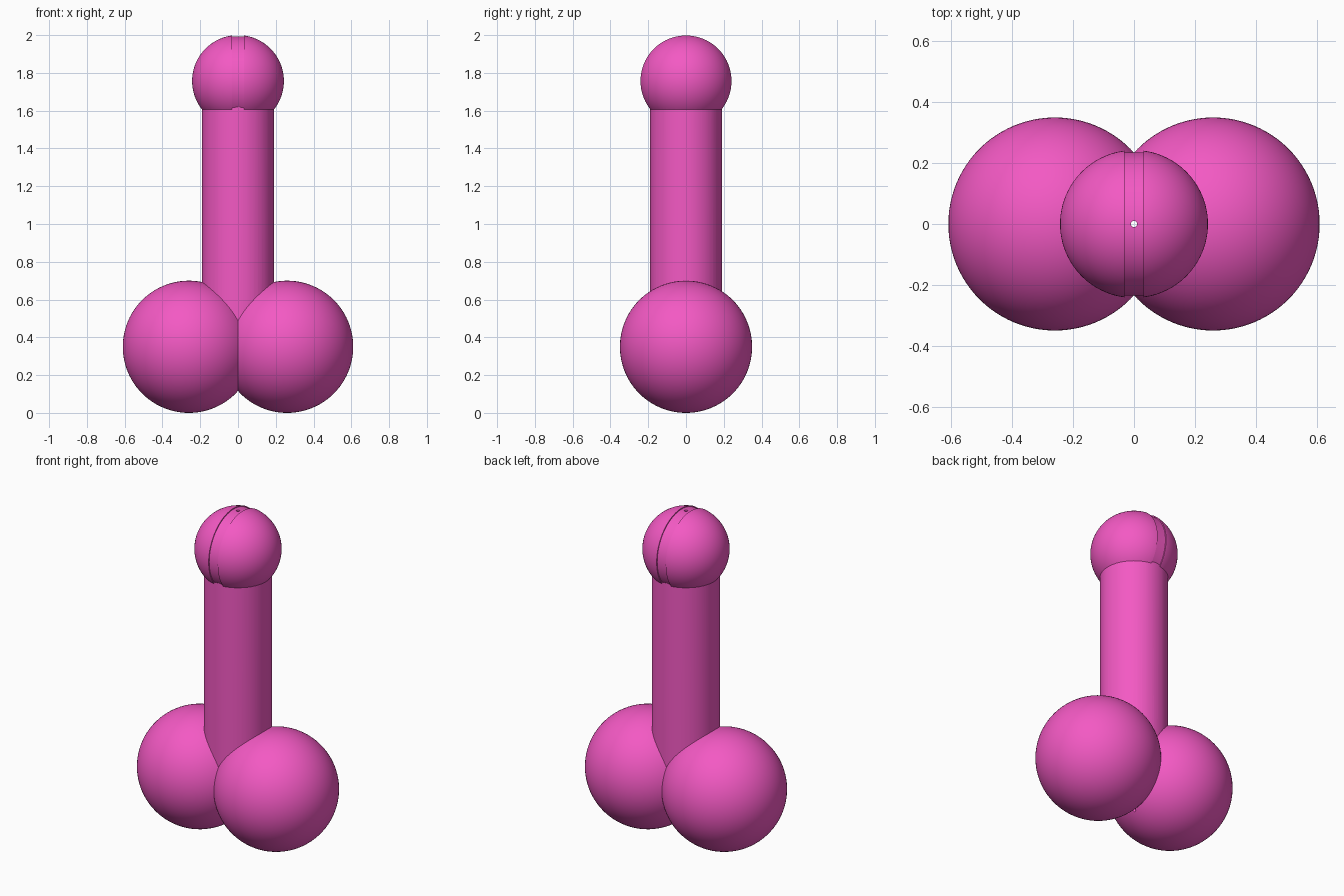
import bpy
import bmesh
import math
from mathutils import Vector, Matrix

if "Cube" in bpy.data.objects:
    bpy.data.objects.remove(bpy.data.objects["Cube"])

pink = bpy.data.materials.new("pink")
pink.diffuse_color = (0.9, 0.1, 0.55, 1)
pink.use_nodes = True
pink.node_tree.nodes["Principled BSDF"].inputs["Base Color"].default_value = pink.diffuse_color


def sphere(name, r, loc):
    # poles lie on the x axis
    bpy.ops.mesh.primitive_uv_sphere_add(segments=96, ring_count=48, radius=r,
                                         location=loc, rotation=(0, math.pi / 2, 0))
    ob = bpy.context.object
    ob.name = name
    return ob


def cylinder(name, r, z0, z1, sides):
    bpy.ops.mesh.primitive_cylinder_add(vertices=sides, radius=r, depth=z1 - z0,
                                        location=(0, 0, (z0 + z1) / 2))
    ob = bpy.context.object
    ob.name = name
    return ob


def ring(name, r_in, r_out, half_w, z):
    # rectangular section ring around the x axis
    n = 96
    bm = bmesh.new()
    loops = []
    for i in range(n):
        a = 2 * math.pi * i / n
        loops.append([bm.verts.new((x, r * math.cos(a), z + r * math.sin(a)))
                      for x, r in ((-half_w, r_in), (half_w, r_in),
                                   (half_w, r_out), (-half_w, r_out))])
    for i in range(n):
        p, q = loops[i], loops[(i + 1) % n]
        for j in range(4):
            k = (j + 1) % 4
            bm.faces.new((p[j], p[k], q[k], q[j]))
    bmesh.ops.recalc_face_normals(bm, faces=bm.faces[:])
    me = bpy.data.meshes.new(name)
    bm.to_mesh(me)
    bm.free()
    ob = bpy.data.objects.new(name, me)
    bpy.context.collection.objects.link(ob)
    return ob


def combine(ob, other, op):
    other.hide_render = True
    m = ob.modifiers.new(op, 'BOOLEAN')
    m.operation = op
    m.solver = 'EXACT'
    m.object = other
    bpy.context.view_layer.objects.active = ob
    bpy.ops.object.modifier_apply(modifier=m.name)
    bpy.data.objects.remove(other)


# rounded top with a shallow groove band around it
top_ball = sphere("top_ball", 0.243, (0, 0, 1.757))
combine(top_ball, ring("groove_cutter", 0.235, 0.3, 0.031, 1.757), 'DIFFERENCE')

# column fused with the top and the two base balls
body = cylinder("column_body", 0.19, 0.35, 1.75, 96)
combine(body, top_ball, 'UNION')
for side in (-1, 1):
    combine(body, sphere("base_ball", 0.35, (side * 0.26, 0, 0.35)), 'UNION')

# narrow channel along the axis
combine(body, cylinder("channel_cutter", 0.01, -0.1, 2.1, 16), 'DIFFERENCE')

body.data.materials.clear()
body.data.materials.append(pink)
bpy.ops.object.select_all(action='DESELECT')
body.select_set(True)
bpy.context.view_layer.objects.active = body
bpy.ops.object.shade_smooth_by_angle(angle=math.radians(25))
